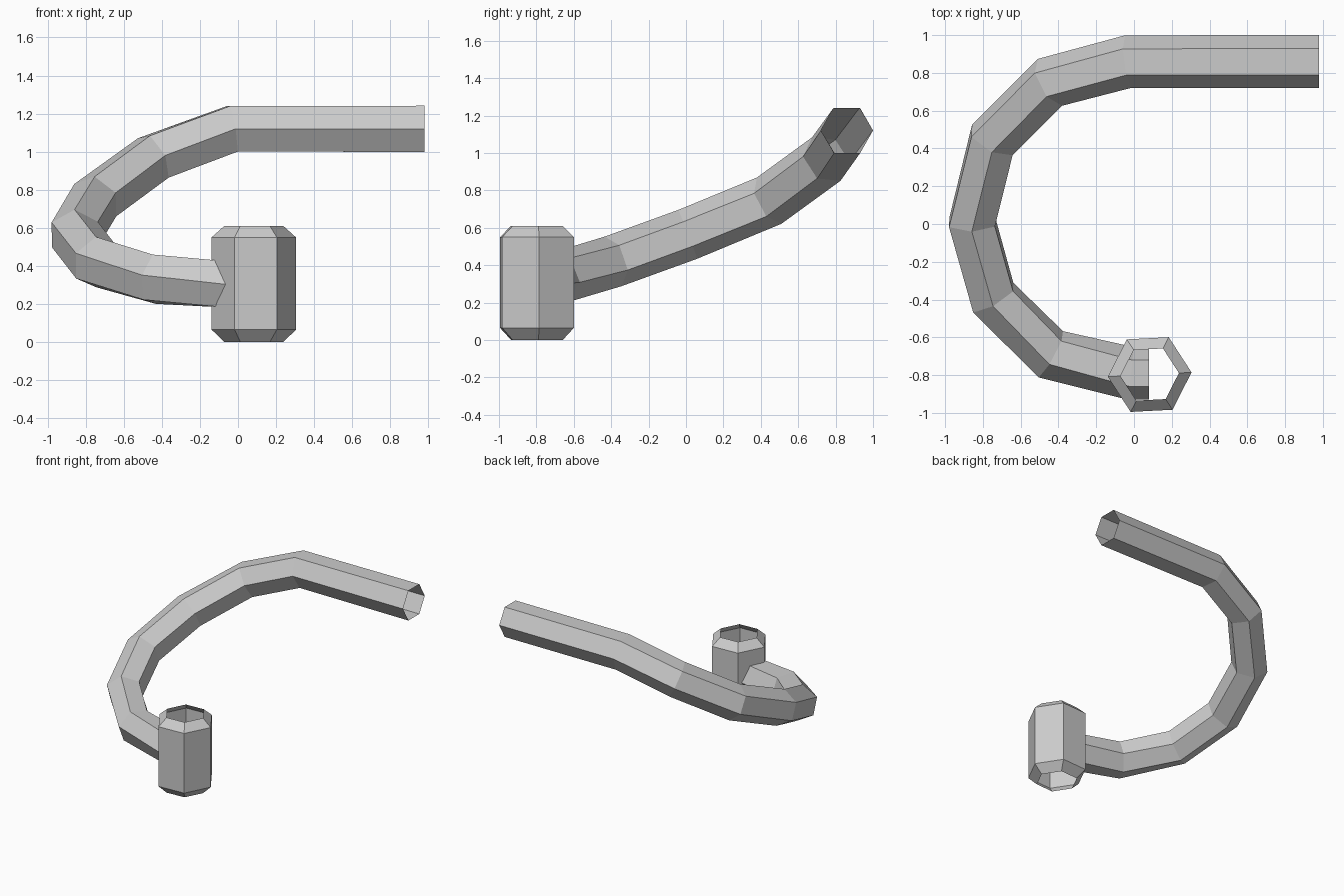
import bpy
import bmesh
from math import cos, sin, radians
from mathutils import Vector

if "Cube" in bpy.data.objects:
    bpy.data.objects.remove(bpy.data.objects["Cube"], do_unlink=True)

grey = bpy.data.materials.new("plain grey")
grey.use_nodes = True
colour = (0.6, 0.6, 0.6, 1)
grey.diffuse_color = colour
grey.node_tree.nodes["Principled BSDF"].inputs["Base Color"].default_value = colour

SIDES = 6
UP = Vector((0, 0, 1))


def hexagon(centre, side, up, radius, turn):
    """Corner points of a hexagon in the plane of side and up."""
    angles = [radians(turn + 360 * i / SIDES) for i in range(SIDES)]
    return [centre + radius * (cos(a) * side + sin(a) * up) for a in angles]


def loft(name, rings):
    """Join successive rings with flat quads, leaving both ends open."""
    bm = bmesh.new()
    loops = [[bm.verts.new(p) for p in ring] for ring in rings]
    for a, b in zip(loops, loops[1:]):
        for i in range(SIDES):
            j = (i + 1) % SIDES
            bm.faces.new((a[i], a[j], b[j], b[i]))
    bmesh.ops.recalc_face_normals(bm, faces=bm.faces)
    mesh = bpy.data.meshes.new(name)
    bm.to_mesh(mesh)
    bm.free()
    mesh.materials.append(grey)
    obj = bpy.data.objects.new(name, mesh)
    bpy.context.collection.objects.link(obj)
    return obj


# Curved rising tube: centre of each joint and the roll of its section
path = [
    ((0.08, -0.79, 0.30), 0),
    ((-0.02, -0.79, 0.30), 0),
    ((-0.44, -0.69, 0.33), 9),
    ((-0.745, -0.39, 0.42), 20),
    ((-0.857, 0.01, 0.565), 29),
    ((-0.75, 0.445, 0.745), 42),
    ((-0.445, 0.75, 0.967), 54),
    ((-0.03, 0.86, 1.12), 60),
    ((0.98, 0.86, 1.12), 60),
]
points = [Vector(p) for p, _ in path]
steps = [(b - a).normalized() for a, b in zip(points, points[1:])]
tube = []
for i, (_, roll) in enumerate(path):
    # Each joint lies in the plane that halves the bend
    along = (steps[max(i - 1, 0)] + steps[min(i, len(steps) - 1)]).normalized()
    outward = UP.cross(along).normalized()
    tube.append(hexagon(points[i], outward, along.cross(outward), 0.14, roll))
loft("curved_tube", tube)

# Upright hexagonal sleeve with chamfered, open ends
profile = [(0.155, 0), (0.222, 0.065), (0.222, 0.55), (0.155, 0.61)]
loft("upright_sleeve", [
    hexagon(Vector((0.083, -0.797, z)), Vector((1, 0, 0)), Vector((0, 1, 0)), r, 3)
    for r, z in profile
])
